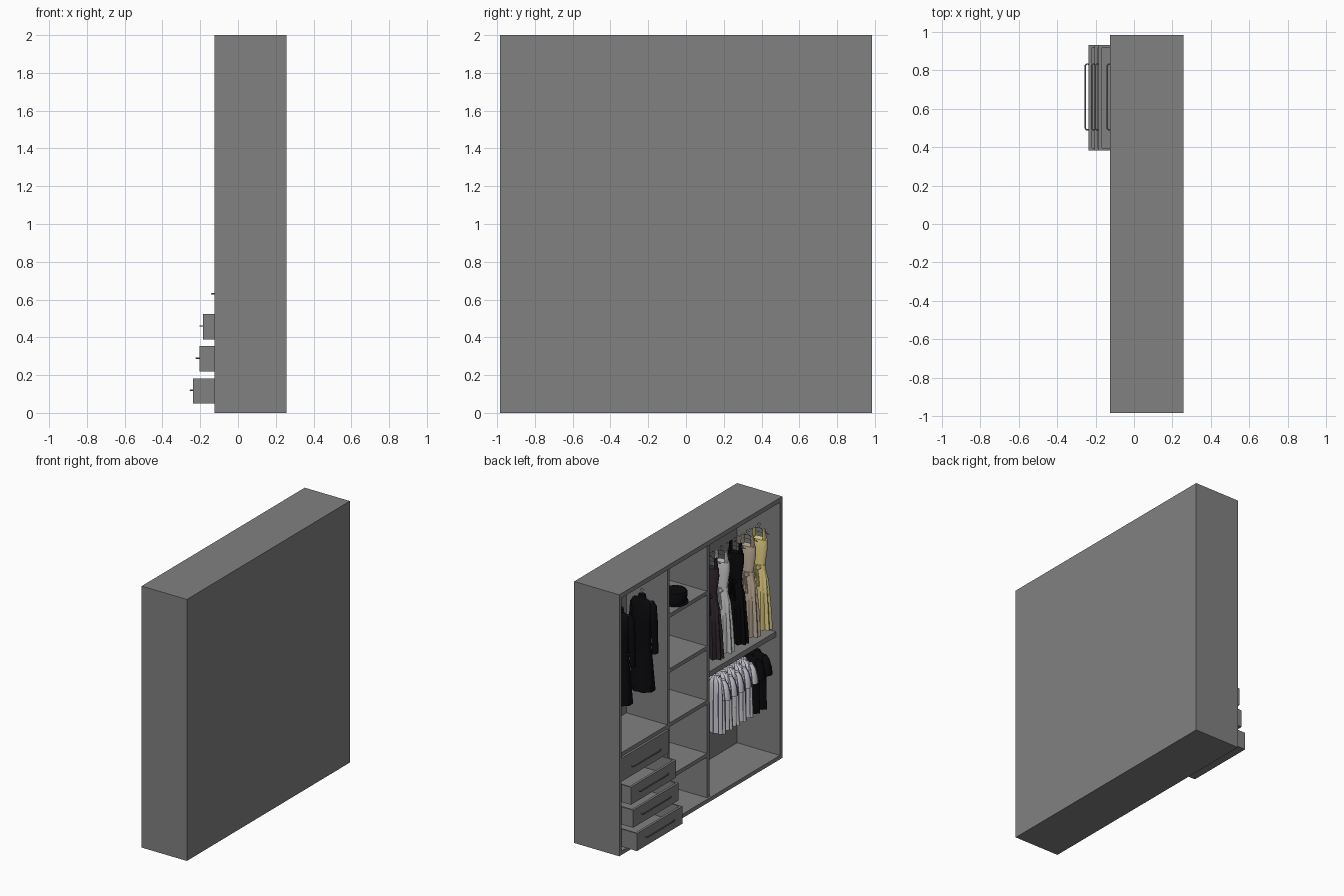
import bpy, bmesh, math
from mathutils import Vector

if "Cube" in bpy.data.objects:
    bpy.data.objects.remove(bpy.data.objects["Cube"])

FRONT, BACK = -0.125, 0.257
INNER = FRONT + 0.015


def colour(name, r, g, b):
    m = bpy.data.materials.new(name)
    m.diffuse_color = (r, g, b, 1)
    m.use_nodes = True
    m.node_tree.nodes["Principled BSDF"].inputs["Base Color"].default_value = m.diffuse_color
    return m


grey = colour('dark_grey', 0.22, 0.22, 0.22)
black = colour('black', 0.003, 0.003, 0.004)
white = colour('white', 0.8, 0.8, 0.8)
silver = colour('silver', 0.55, 0.55, 0.57)
beige = colour('beige', 0.55, 0.44, 0.34)
yellow = colour('yellow', 0.82, 0.67, 0.25)
plum = colour('plum', 0.03, 0.02, 0.028)
indigo = colour('indigo', 0.09, 0.07, 0.17)


def finish(name, bm, mats=(grey,), smooth=False):
    bmesh.ops.recalc_face_normals(bm, faces=bm.faces[:])
    me = bpy.data.meshes.new(name)
    bm.to_mesh(me)
    bm.free()
    ob = bpy.data.objects.new(name, me)
    bpy.context.collection.objects.link(ob)
    for m in mats:
        me.materials.append(m)
    if smooth:
        bpy.ops.object.select_all(action='DESELECT')
        ob.select_set(True)
        bpy.context.view_layer.objects.active = ob
        bpy.ops.object.shade_smooth_by_angle(angle=math.radians(40))
    return ob


def add_box(bm, x0, x1, y0, y1, z0, z1):
    vs = bmesh.ops.create_cube(bm, size=1)['verts']
    for v in vs:
        v.co = Vector(((x0 + x1) / 2 + v.co.x * (x1 - x0),
                       (y0 + y1) / 2 + v.co.y * (y1 - y0),
                       (z0 + z1) / 2 + v.co.z * (z1 - z0)))


def box(name, *b):
    bm = bmesh.new()
    add_box(bm, *b)
    return finish(name, bm)


def wire(name, pts, r, cyclic=False):
    cu = bpy.data.curves.new(name, 'CURVE')
    cu.dimensions = '3D'
    cu.bevel_depth = r
    cu.bevel_resolution = 1
    cu.use_fill_caps = True
    sp = cu.splines.new('POLY')
    sp.points.add(len(pts) - 1)
    for p, c in zip(sp.points, pts):
        p.co = (*c, 1)
    sp.use_cyclic_u = cyclic
    cu.materials.append(grey)
    ob = bpy.data.objects.new(name, cu)
    bpy.context.collection.objects.link(ob)


def loft(bm, rings, y, n=32, folds=9, stripes=False):
    """Stack of horizontal ellipses (x, z, rx, ry, fold depth)."""
    rows = []
    for cx, z, rx, ry, f in rings:
        row = []
        for i in range(n):
            a = math.tau * i / n
            k = 1 + f * math.cos(folds * a)
            row.append(bm.verts.new((cx + rx * k ** 0.4 * math.cos(a), y + ry * k * math.sin(a), z)))
        rows.append(row)
    for lo, hi in zip(rows, rows[1:]):
        for i in range(n):
            f = bm.faces.new((lo[i], lo[(i + 1) % n], hi[(i + 1) % n], hi[i]))
            if stripes and i % 4 == 0:
                f.material_index = 1
    bm.faces.new(rows[0])
    bm.faces.new(rows[-1])


# carcass
box('side_panel_left', FRONT, BACK, 0.957, 0.985, 0, 2)
box('side_panel_right', FRONT, BACK, -0.985, -0.957, 0, 2)
box('top_panel', FRONT, BACK, -0.957, 0.957, 1.965, 2)
box('bottom_panel', FRONT, BACK, -0.957, 0.957, 0, 0.03)
box('back_panel', BACK - 0.02, BACK, -0.957, 0.957, 0.03, 1.965)
box('divider_left', INNER, BACK - 0.02, 0.355, 0.381, 0.03, 1.965)
box('divider_right', INNER, BACK - 0.02, -0.125, -0.097, 0.03, 1.965)

# shelves
box('drawer_top_shelf', INNER, BACK - 0.02, 0.381, 0.957, 0.74, 0.77)
for i, z in enumerate((0.37, 0.775, 1.19, 1.61)):
    box(f'middle_shelf_{i}', INNER, BACK - 0.02, -0.097, 0.355, z - 0.03, z)
box('wide_shelf', FRONT + 0.035, BACK - 0.02, -0.957, -0.125, 0.927, 0.967)

# drawers as open trays, each pulled out a little further
for i, x in enumerate((-0.237, -0.205, -0.185, -0.123)):
    z = 0.049 + i * 0.17
    y0, y1, xb = 0.383, 0.931, min(x + 0.34, 0.22)
    h = 0.134
    if i == 3:
        y1, h = 0.955, 0.178
    bm = bmesh.new()
    add_box(bm, x, x + 0.018, y0, y1, z, z + h)
    add_box(bm, xb - 0.012, xb, y0 + 0.012, y1 - 0.012, z, z + h)
    add_box(bm, x + 0.018, xb, y0, y0 + 0.012, z, z + h)
    add_box(bm, x + 0.018, xb, y1 - 0.012, y1, z, z + h)
    add_box(bm, x + 0.018, xb - 0.012, y0 + 0.012, y1 - 0.012, z, z + 0.012)
    finish(f'drawer_{i}', bm)
    zh, xo = z + 0.071, x - 0.016
    wire(f'drawer_handle_{i}', [(x, 0.49, zh), (xo + 0.006, 0.49, zh), (xo, 0.498, zh),
         (xo, 0.825, zh), (xo + 0.006, 0.833, zh), (x, 0.833, zh)], 0.004)

CX = 0.0


def hanger(name, y, z, rail):
    wire(name, [(CX - 0.085, y, z - 0.035), (CX, y, z), (CX + 0.085, y, z - 0.035)], 0.003, True)
    hook = [(CX, y, z)]
    for i in range(8):
        a = math.radians(-90 + i * 38)
        hook.append((CX + 0.013 * math.cos(a), y, rail + 0.013 * math.sin(a)))
    wire(name + '_hook', hook, 0.002)


# long coats with hanging sleeves
for i, y in enumerate((0.53, 0.80)):
    bm = bmesh.new()
    loft(bm, [(CX, 1.80, 0.028, 0.022, 0), (CX, 1.77, 0.032, 0.026, 0), (CX, 1.755, 0.065, 0.03, 0),
              (CX, 1.73, 0.085, 0.04, 0), (CX, 1.6, 0.078, 0.048, 0), (CX, 1.45, 0.068, 0.042, 0.04),
              (CX, 1.3, 0.08, 0.056, 0.06), (CX, 1.08, 0.098, 0.07, 0.08)], y)
    for s in (-1, 1):
        loft(bm, [(CX + s * 0.07, 1.755, 0.015, 0.018, 0), (CX + s * 0.082, 1.72, 0.025, 0.028, 0),
                  (CX + s * 0.09, 1.6, 0.025, 0.03, 0), (CX + s * 0.098, 1.45, 0.021, 0.027, 0.05),
                  (CX + s * 0.102, 1.37, 0.02, 0.026, 0)], y - 0.015, 16)
    finish(f'coat_{i}', bm, [black], True)
    hanger(f'coat_hanger_{i}', y, 1.79, 1.83)

# dresses: bodice, flared pleated skirt, straps and a sash with tails
for i, (y, m) in enumerate(((-0.30, plum), (-0.43, silver), (-0.60, black), (-0.745, beige), (-0.885, yellow))):
    bm = bmesh.new()
    loft(bm, [(CX, 1.69, 0.066, 0.028, 0), (CX, 1.63, 0.068, 0.036, 0), (CX, 1.50, 0.048, 0.028, 0),
              (CX, 1.46, 0.05, 0.03, 0.05), (CX, 1.38, 0.07, 0.038, 0.15), (CX, 1.2, 0.085, 0.046, 0.22),
              (CX, 1.01, 0.096, 0.052, 0.26)], y, 54)
    loft(bm, [(CX, 1.495, 0.052, 0.032, 0), (CX, 1.465, 0.054, 0.034, 0)], y)
    for s in (-1, 1):
        loft(bm, [(CX + s * 0.04, 1.765, 0.006, 0.02, 0), (CX + s * 0.045, 1.67, 0.009, 0.025, 0)], y, 8)
        loft(bm, [(CX + s * 0.012, 1.495, 0.012, 0.008, 0), (CX + s * 0.02, 1.48, 0.02, 0.01, 0),
                  (CX + s * 0.012, 1.465, 0.012, 0.008, 0)], y + 0.034, 8)
        loft(bm, [(CX + s * 0.005, 1.48, 0.006, 0.004, 0), (CX + s * 0.02, 1.34, 0.012, 0.012, 0)], y + 0.038, 8)
    finish(f'dress_{i}', bm, [m], True)
    hanger(f'dress_hanger_{i}', y, 1.77, 1.79)

# short sleeved shirts, striped ones first, then plain black
for i in range(7):
    y = -0.36 - i * 0.083
    striped = i < 5
    bm = bmesh.new()
    loft(bm, [(CX, 0.845, 0.026, 0.02, 0), (CX, 0.83, 0.03, 0.024, 0), (CX, 0.815, 0.062, 0.03, 0),
              (CX, 0.79, 0.08, 0.036, 0), (CX, 0.7, 0.076, 0.036, 0), (CX, 0.55, 0.076, 0.036, 0.08),
              (CX, 0.41, 0.08, 0.037, 0.12)], y, 48, 8, striped)
    for s in (-1, 1):
        loft(bm, [(CX + s * 0.06, 0.82, 0.015, 0.018, 0), (CX + s * 0.075, 0.79, 0.025, 0.026, 0),
                  (CX + s * 0.09, 0.73, 0.027, 0.034, 0), (CX + s * 0.095, 0.68, 0.027, 0.036, 0)], y, 16, 9, striped)
    finish(f'shirt_{i}', bm, [white, indigo] if striped else [black], True)
    hanger(f'shirt_hanger_{i}', y, 0.84, 0.88)

# round hat with a narrow brim
bm = bmesh.new()
loft(bm, [(-0.03, 1.611, 0.09, 0.09, 0), (-0.03, 1.618, 0.092, 0.092, 0), (-0.03, 1.624, 0.08, 0.08, 0),
          (-0.03, 1.69, 0.084, 0.084, 0), (-0.03, 1.702, 0.078, 0.078, 0)], 0.17)
finish('hat', bm, [black], True)
